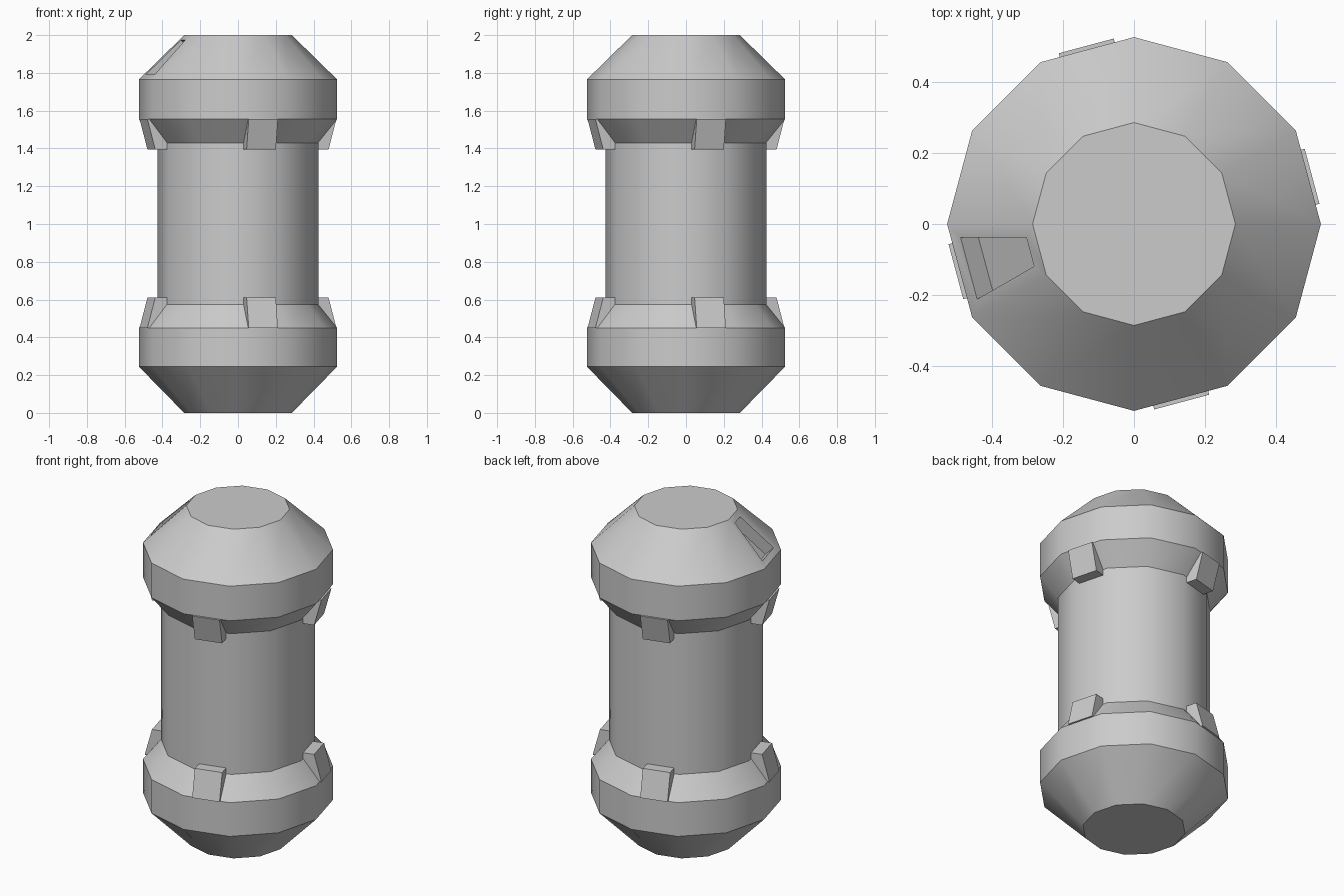
import bpy, bmesh
from math import radians, cos, sin, pi
from mathutils import Vector, Matrix

cube = bpy.data.objects.get("Cube")
if cube:
    bpy.data.objects.remove(cube, do_unlink=True)

SIDES = 12

grey = bpy.data.materials.new("plain_grey")
grey.use_nodes = True
colour = (0.6, 0.6, 0.6, 1)
grey.diffuse_color = colour
grey.node_tree.nodes["Principled BSDF"].inputs["Base Color"].default_value = colour


def make_object(name, bm):
    bmesh.ops.recalc_face_normals(bm, faces=bm.faces)
    mesh = bpy.data.meshes.new(name)
    bm.to_mesh(mesh)
    bm.free()
    mesh.materials.append(grey)
    obj = bpy.data.objects.new(name, mesh)
    bpy.context.collection.objects.link(obj)
    return obj


# Body: a twelve-sided lathe of one profile, capped top and bottom
profile = [(0.285, 0), (0.525, 0.245), (0.525, 0.45), (0.425, 0.575),
           (0.425, 1.43), (0.525, 1.555), (0.525, 1.765), (0.285, 2)]
bm = bmesh.new()
rings = [[bm.verts.new((r * cos(2 * pi * i / SIDES), r * sin(2 * pi * i / SIDES), z))
          for i in range(SIDES)] for r, z in profile]
for low, high in zip(rings, rings[1:]):
    for i in range(SIDES):
        j = (i + 1) % SIDES
        bm.faces.new((low[i], low[j], high[j], high[i]))
bm.faces.new(rings[0][::-1])
bm.faces.new(rings[-1])
bm.normal_update()

# Recessed panel in one facet of the top cone
facing = Vector((cos(radians(195)), sin(radians(195)), 1))
panel = max((f for f in bm.faces if f.calc_center_median().z > 1.8),
            key=lambda f: f.normal.dot(facing))
bmesh.ops.inset_individual(bm, faces=[panel], thickness=0.038, use_even_offset=True)
bmesh.ops.inset_individual(bm, faces=[panel], thickness=0, depth=-0.068)
body = make_object("body", bm)

bpy.ops.object.select_all(action="DESELECT")
body.select_set(True)
bpy.context.view_layer.objects.active = body
bpy.ops.object.shade_smooth_by_angle(angle=radians(33))

# Wedge clips: four on the lower collar, four mirrored on the upper one
clip_profile = [(0.38, 0.45), (0.518, 0.45), (0.475, 0.61), (0.38, 0.61)]
HALF_WIDTH = 0.08


def clip(name, angle, upper):
    bm = bmesh.new()
    ends = [[bm.verts.new((r, side * HALF_WIDTH, 2.005 - z if upper else z))
             for r, z in clip_profile] for side in (-1, 1)]
    bm.faces.new(ends[0])
    bm.faces.new(ends[1][::-1])
    for i in range(4):
        j = (i + 1) % 4
        bm.faces.new((ends[0][i], ends[0][j], ends[1][j], ends[1][i]))
    bm.transform(Matrix.Rotation(radians(angle), 4, "Z"))
    make_object(name, bm)


for place, angle in (("left", 15), ("back", 105), ("right", 195), ("front", 285)):
    clip("lower_clip_" + place, angle, False)
    clip("upper_clip_" + place, angle, True)
